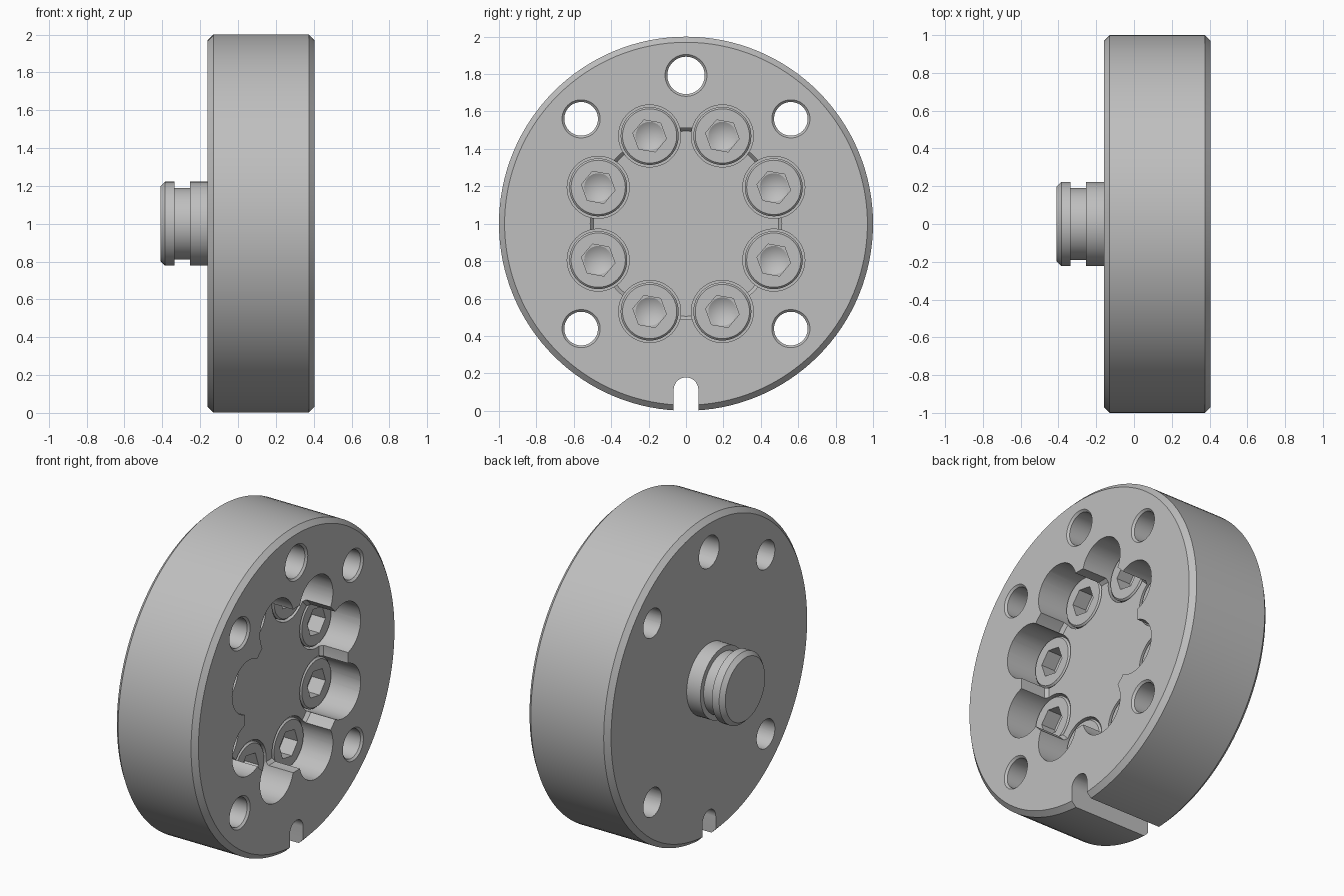
import bpy, bmesh, math
from mathutils import Matrix

cube = bpy.data.objects.get("Cube")
if cube:
    bpy.data.objects.remove(cube, do_unlink=True)

steel = bpy.data.materials.new("grey_steel")
steel.use_nodes = True
colour = (0.52, 0.52, 0.52, 1)
steel.diffuse_color = colour
steel.node_tree.nodes["Principled BSDF"].inputs["Base Color"].default_value = colour

CENTRE = 1.0
FACE, BACK = 0.405, -0.16
FLOOR = 0.215


def add_object(name, bm):
    bmesh.ops.remove_doubles(bm, verts=bm.verts, dist=1e-5)
    bmesh.ops.recalc_face_normals(bm, faces=bm.faces)
    mesh = bpy.data.meshes.new(name)
    bm.to_mesh(mesh)
    bm.free()
    mesh.materials.append(steel)
    obj = bpy.data.objects.new(name, mesh)
    bpy.context.collection.objects.link(obj)
    return obj


def lathe(name, profile, y=0, z=0, steps=48, turn=0):
    """Spin (x, radius) points about an axis parallel to x."""
    bm = bmesh.new()
    verts = [bm.verts.new((x, r, 0)) for x, r in profile]
    edges = [bm.edges.new(pair) for pair in zip(verts, verts[1:])]
    bmesh.ops.spin(bm, geom=verts + edges, cent=(0, 0, 0), axis=(1, 0, 0),
                   angle=math.tau, steps=steps, use_merge=True)
    bmesh.ops.rotate(bm, verts=bm.verts, matrix=Matrix.Rotation(turn, 3, 'X'))
    bmesh.ops.translate(bm, verts=bm.verts, vec=(0, y, CENTRE + z))
    return add_object(name, bm)


def box(name, low, high):
    bm = bmesh.new()
    bmesh.ops.create_cube(bm, size=1)
    for v in bm.verts:
        v.co = [(a + b) / 2 + c * (b - a) for a, b, c in zip(low, high, v.co)]
    return add_object(name, bm)


def cut(obj, cutters):
    """Subtract the cutters, bake the result and discard them."""
    for c in cutters:
        c.hide_render = True
        mod = obj.modifiers.new("cut", 'BOOLEAN')
        mod.object, mod.operation, mod.solver = c, 'DIFFERENCE', 'EXACT'
    graph = bpy.context.evaluated_depsgraph_get()
    baked = bpy.data.meshes.new_from_object(obj.evaluated_get(graph))
    obj.modifiers.clear()
    obj.data = baked
    for c in cutters:
        bpy.data.objects.remove(c, do_unlink=True)


def smooth(obj):
    obj.data.shade_smooth()
    obj.data.set_sharp_from_angle(angle=math.radians(25))


def polar(radius, degrees):
    a = math.radians(degrees)
    return radius * math.cos(a), radius * math.sin(a)


# Flange disc with chamfered rims
disc = lathe("flange_disc", [(BACK, 0), (BACK, 0.97), (BACK + 0.03, 1),
                             (FACE - 0.03, 1), (FACE, 0.97), (FACE, 0)], steps=128)
bolt_spots = [polar(0.508, 22.5 + 45 * i) for i in range(8)]

# Central recess and the bolt counterbores around it
cutters = [lathe("recess_cutter", [(FLOOR, 0), (FLOOR, 0.495), (FLOOR + 0.02, 0.512),
                                   (0.5, 0.512), (0.5, 0)], steps=96)]
cutters += [lathe("counterbore_cutter", [(0.05, 0), (0.05, 0.166), (0.5, 0.166), (0.5, 0)],
                  y, z) for y, z in bolt_spots]

# Five through holes with lightly chamfered mouths
for angle in (90, 45, 135, -45, -135):
    r = 0.1 if angle == 90 else 0.09
    y, z = polar(0.793, angle)
    cutters.append(lathe("hole_cutter", [(-0.3, 0), (-0.3, r), (FACE - 0.012, r),
                                         (FACE + 0.012, r + 0.024), (FACE + 0.012, 0)], y, z))

# Round-ended locating slot at the bottom
cutters.append(lathe("slot_end_cutter", [(-0.3, 0), (-0.3, 0.066), (0.5, 0.066), (0.5, 0)], 0, -0.888))
cutters.append(box("slot_cutter", (-0.35, -0.066, -0.1), (0.55, 0.066, 0.112)))
cut(disc, cutters)
smooth(disc)

# Grooved spigot on the rear
spigot = lathe("grooved_spigot", [(BACK + 0.03, 0), (BACK + 0.03, 0.222), (-0.255, 0.222),
                                  (-0.255, 0.19), (-0.335, 0.19), (-0.335, 0.222),
                                  (-0.385, 0.222), (-0.41, 0.197), (-0.41, 0)], steps=64)
smooth(spigot)

# Socket-head bolts with drilled hex sockets
for i, (y, z) in enumerate(bolt_spots):
    bolt = lathe(f"socket_bolt_{i + 1}", [(0.03, 0), (0.03, 0.155), (FLOOR - 0.01, 0.155),
                                          (FLOOR, 0.145), (FLOOR, 0)], y, z)
    hexagon = lathe("hex_cutter", [(0.12, 0), (0.12, 0.091), (0.3, 0.091), (0.3, 0)],
                    y, z, steps=6, turn=math.radians(50))
    drill = lathe("drill_cutter", [(0.075, 0), (0.121, 0.077), (0.14, 0.077), (0.14, 0)],
                  y, z, steps=32)
    cut(bolt, [hexagon, drill])
    smooth(bolt)
